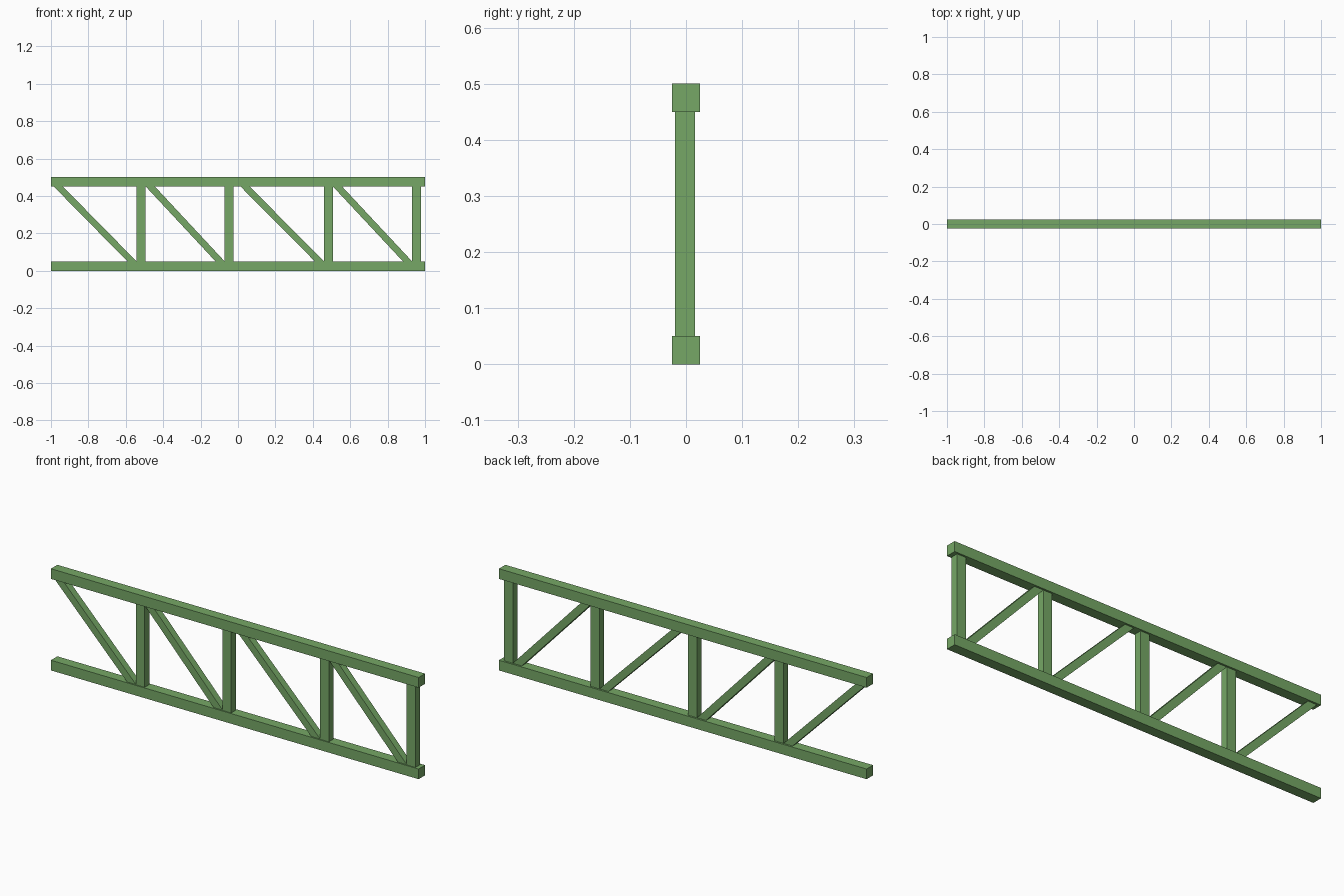
import bpy
import bmesh

cube = bpy.data.objects.get("Cube")
if cube:
    bpy.data.objects.remove(cube, do_unlink=True)

green = bpy.data.materials.new("muted green")
green.use_nodes = True
colour = (0.18, 0.39, 0.133, 1)
green.diffuse_color = colour
green.node_tree.nodes["Principled BSDF"].inputs["Base Color"].default_value = colour


def prism(name, profile, front, back):
    """Extrude an x-z outline from front to back along y."""
    bm = bmesh.new()
    face = bm.faces.new([bm.verts.new((x, front, z)) for x, z in profile])
    ext = bmesh.ops.extrude_face_region(bm, geom=[face])
    moved = [v for v in ext["geom"] if isinstance(v, bmesh.types.BMVert)]
    bmesh.ops.translate(bm, verts=moved, vec=(0, back - front, 0))
    bmesh.ops.recalc_face_normals(bm, faces=bm.faces)
    mesh = bpy.data.meshes.new(name)
    bm.to_mesh(mesh)
    bm.free()
    mesh.materials.append(green)
    obj = bpy.data.objects.new(name, mesh)
    bpy.context.collection.objects.link(obj)


def bar(name, x0, x1, z0, z1, front, back):
    prism(name, [(x0, z0), (x1, z0), (x1, z1), (x0, z1)], front, back)


CHORD = 0.05      # chord thickness
TOP = 0.5         # overall height
SINK = 0.01       # how far the web members run into the chords

# Long top and bottom chords
bar("bottom_chord", -1, 1, 0, CHORD, -CHORD / 2, CHORD / 2)
bar("top_chord", -1, 1, TOP - CHORD, TOP, -CHORD / 2, CHORD / 2)

# Each bay: a slanted brace running down to the foot of a post
low, high = CHORD - SINK, TOP - CHORD + SINK
bays = [(-0.985, -0.542), (-0.493, -0.071), (0.014, 0.46), (0.508, 0.931)]
for i, (brace_x, post_x) in enumerate(bays, 1):
    bar(f"post_{i}", post_x, post_x + 0.048, low, high, -0.02, 0.016)
    w = 0.049
    run = (post_x - w - brace_x) / (TOP - 2 * CHORD) * SINK
    x0, x1 = brace_x - run, post_x - w + run
    prism(f"diagonal_brace_{i}",
          [(x0, high), (x0 + w, high), (x1 + w, low), (x1, low)],
          -0.018, 0.016)
